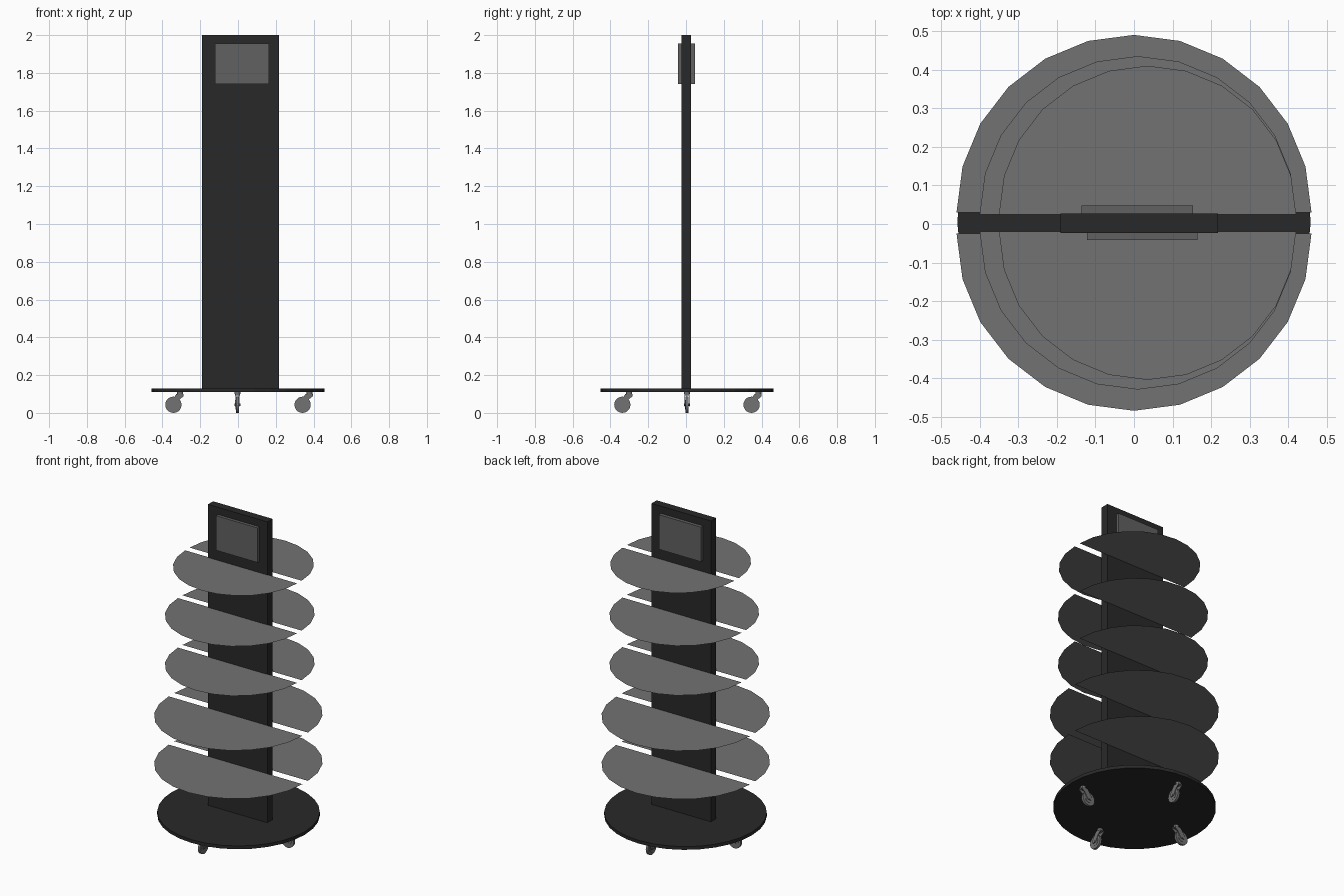
import bpy, bmesh
from math import pi, cos, sin
from mathutils import Matrix

if "Cube" in bpy.data.objects:
    bpy.data.objects.remove(bpy.data.objects["Cube"])


def material(name, v):
    m = bpy.data.materials.new(name)
    m.diffuse_color = (v, v, v, 1)
    m.use_nodes = True
    m.node_tree.nodes["Principled BSDF"].inputs["Base Color"].default_value = m.diffuse_color
    return m


BLACK = material("black", 0.022)
GREY = material("shelf_grey", 0.17)
SCREEN = material("screen_grey", 0.12)
METAL = material("caster_grey", 0.17)


def finish(bm, name, mat):
    me = bpy.data.meshes.new(name)
    bm.to_mesh(me)
    bm.free()
    me.materials.append(mat)
    ob = bpy.data.objects.new(name, me)
    bpy.context.collection.objects.link(ob)
    return ob


def add_box(bm, x0, x1, y0, y1, z0, z1):
    m = Matrix.Translation(((x0 + x1) / 2, (y0 + y1) / 2, (z0 + z1) / 2))
    m = m @ Matrix.Diagonal((x1 - x0, y1 - y0, z1 - z0, 1))
    bmesh.ops.create_cube(bm, size=1, matrix=m)


def add_cyl(bm, r, depth, loc, sides, axis_y=False):
    m = Matrix.Translation(loc)
    if axis_y:
        m = m @ Matrix.Rotation(pi / 2, 4, 'X')
    bmesh.ops.create_cone(bm, cap_ends=True, segments=sides, radius1=r,
                          radius2=r, depth=depth, matrix=m)


def add_plate(bm, profile, y0, y1):
    # xz profile extruded along y
    f = bm.faces.new([bm.verts.new((x, y0, z)) for x, z in profile])
    g = bmesh.ops.extrude_face_region(bm, geom=[f], use_keep_orig=True)
    vs = [e for e in g["geom"] if isinstance(e, bmesh.types.BMVert)]
    bmesh.ops.translate(bm, verts=vs, vec=(0, y1 - y0, 0))
    bmesh.ops.recalc_face_normals(bm, faces=bm.faces)


# round base
bm = bmesh.new()
add_cyl(bm, 0.458, 0.02, (0, 0.005, 0.12), 32)
finish(bm, "base", BLACK)

# upright panel
bm = bmesh.new()
add_box(bm, -0.19, 0.218, -0.023, 0.027, 0.13, 2.0)
finish(bm, "upright_panel", BLACK)

# display screens, front and back
for name, x0, x1, y0, y1 in (("front_screen", -0.122, 0.165, -0.042, -0.022),
                             ("back_screen", -0.136, 0.153, 0.026, 0.048)):
    bm = bmesh.new()
    add_box(bm, x0, x1, y0, y1, 1.74, 1.955)
    finish(bm, name, SCREEN)

# thin half-round shelves: height, radius, centre x, gap from middle
SHELVES = ((0.435, 0.46, 0.0, 0.027), (0.735, 0.46, 0.0, 0.027),
           (1.052, 0.41, 0.01, 0.022), (1.36, 0.41, 0.01, 0.022),
           (1.67, 0.385, 0.035, 0.022))
for i, (z, r, cx, gap) in enumerate(SHELVES, 1):
    for side, s in (("front", -1), ("back", 1)):
        bm = bmesh.new()
        pts = [(cx + r * cos(k * pi / 12), 0.003 + s * (gap + r * sin(k * pi / 12)), z)
               for k in range(13)]
        if s < 0:
            pts.reverse()
        bm.faces.new([bm.verts.new(p) for p in pts])
        finish(bm, f"{side}_shelf_{i}", GREY)

# casters: wheel trails behind the swivel mount
FORK = ((-0.012, 0.034), (0.012, 0.036), (0.034, 0.072), (0.054, 0.088),
        (0.054, 0.1), (0.016, 0.1), (-0.016, 0.055))
for name, x, y, rot in (("left", -0.342, 0.005, 0), ("right", 0.342, 0.005, 0),
                        ("front", -0.003, -0.337, pi / 2), ("back", -0.003, 0.347, pi / 2)):
    bm = bmesh.new()
    add_cyl(bm, 0.043, 0.014, (0, 0, 0.043), 20, True)      # tyre
    add_cyl(bm, 0.026, 0.018, (0, 0, 0.043), 16, True)      # hub
    add_cyl(bm, 0.007, 0.032, (0, 0, 0.043), 10, True)      # axle
    for s in (-1, 1):
        add_plate(bm, FORK, s * 0.01, s * 0.014)
    add_box(bm, 0.016, 0.054, -0.014, 0.014, 0.093, 0.1)    # fork bridge
    add_cyl(bm, 0.016, 0.012, (0.036, 0, 0.105), 16)        # swivel
    ob = finish(bm, f"{name}_caster", METAL)
    ob.location = (x, y, 0)
    ob.rotation_euler.z = rot
